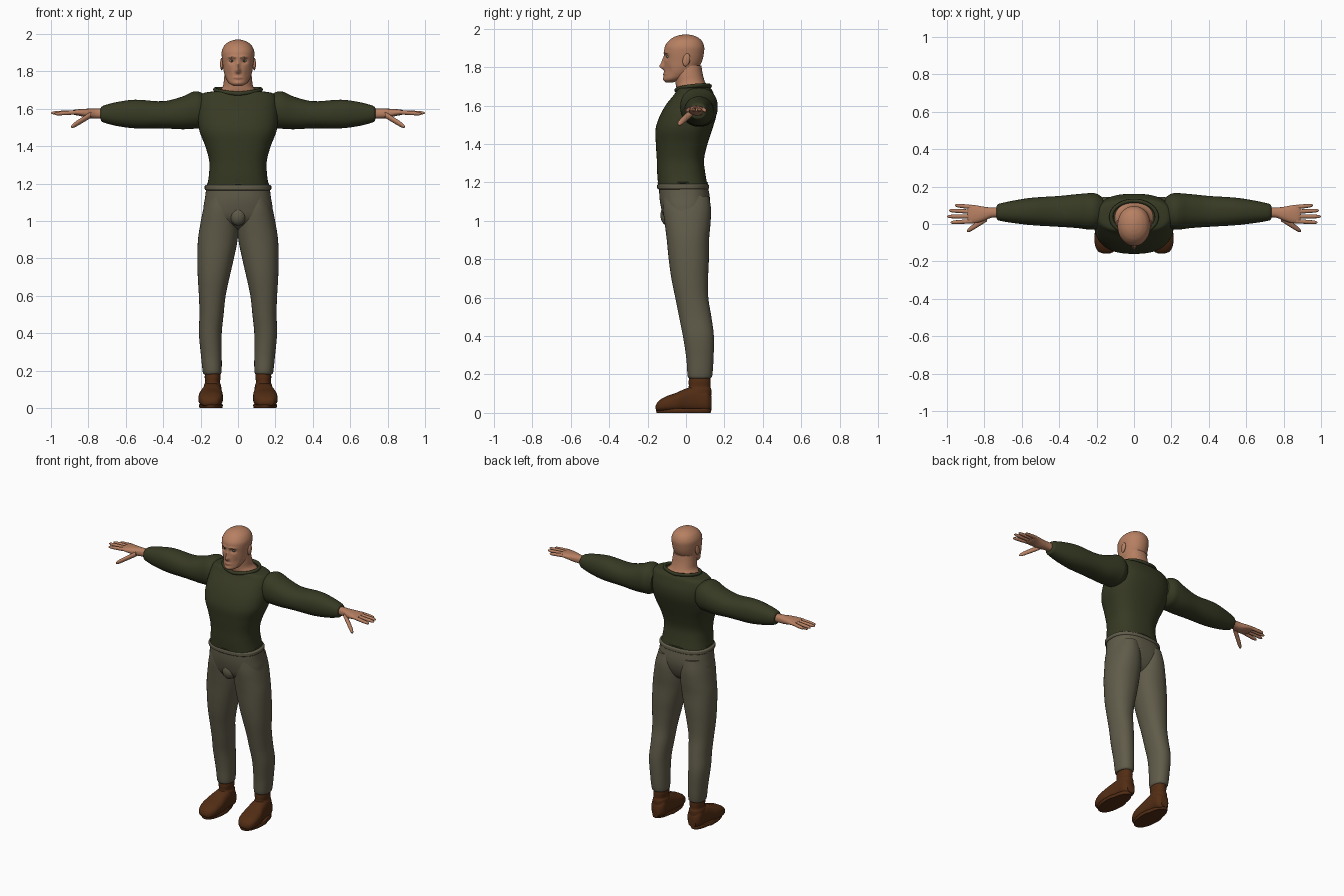
import bpy, bmesh, math
from mathutils import Matrix, Vector

if "Cube" in bpy.data.objects:
    bpy.data.objects.remove(bpy.data.objects["Cube"], do_unlink=True)

parts = []


def material(name, *rgb):
    mat = bpy.data.materials.new(name)
    mat.use_nodes = True
    mat.diffuse_color = (*rgb, 1)
    shader = mat.node_tree.nodes["Principled BSDF"]
    shader.inputs["Base Color"].default_value = (*rgb, 1)
    shader.inputs["Roughness"].default_value = 0.8
    return mat


skin = material("skin", .47, .215, .122)
lip = material("lip", .34, .13, .08)
brow = material("brow_brown", .1, .06, .035)
eye_grey = material("eye_grey", .24, .28, .22)
pupil_dark = material("pupil_dark", .02, .025, .02)
wool = material("sweater_green", .038, .042, .017)
cloth = material("trouser_grey", .118, .106, .068)
leather = material("shoe_brown", .085, .026, .007)


def finish(name, bm, *mats):
    """Turn a bmesh into a named object."""
    bmesh.ops.recalc_face_normals(bm, faces=bm.faces)
    mesh = bpy.data.meshes.new(name)
    bm.to_mesh(mesh)
    bm.free()
    for mat in mats:
        mesh.materials.append(mat)
    obj = bpy.data.objects.new(name, mesh)
    bpy.context.collection.objects.link(obj)
    parts.append(obj)
    return obj


def smooth_rows(rows, steps):
    """Hermite interpolation of the cross-sections along their first value."""
    last = len(rows) - 1

    def slope(i, k):
        lo, hi = rows[max(i - 1, 0)], rows[min(i + 1, last)]
        return (hi[k] - lo[k]) / (hi[0] - lo[0])

    result = []
    for i in range(last):
        p, q = rows[i], rows[i + 1]
        gap = q[0] - p[0]
        for s in range(steps):
            u = s / steps
            ease = u * u * (3 - 2 * u)
            lead, tail = u * (1 - u) ** 2 * gap, u * u * (u - 1) * gap
            values = [p[k] + (q[k] - p[k]) * ease + slope(i, k) * lead + slope(i + 1, k) * tail
                      for k in range(1, len(p))]
            result.append((p[0] + gap * u, *values))
    return result + [rows[-1]]


def loft(name, rows, axis, *mats, side=1, power=2.2, sides=40, steps=5, shape=None, paint=None):
    """Rows hold: position on the axis, then low and high of the two other axes."""
    bm = bmesh.new()
    rings = []
    for t, a0, a1, b0, b1 in smooth_rows(rows, steps):
        ring = []
        for i in range(sides):
            angle = math.tau * i / sides
            c, s = math.cos(angle), math.sin(angle)
            a = (a0 + a1) / 2 + (a1 - a0) / 2 * math.copysign(abs(c) ** (2 / power), c)
            b = (b0 + b1) / 2 + (b1 - b0) / 2 * math.copysign(abs(s) ** (2 / power), s)
            co = Vector({"x": (t, a, b), "y": (a, t, b), "z": (a, b, t)}[axis])
            if shape:
                shape(co)
            co.x *= side
            ring.append(bm.verts.new(co))
        rings.append(ring)
    for low, high in zip(rings, rings[1:]):
        for i in range(sides):
            j = (i + 1) % sides
            face = bm.faces.new((low[i], low[j], high[j], high[i]))
            if paint:
                face.material_index = paint(face.calc_center_median())
    bm.faces.new(rings[0])
    bm.faces.new(rings[-1])
    return finish(name, bm, *mats)


def sym(rows):
    """Expand a half width into a left and right limit."""
    return [(z, -half, half, front, back) for z, half, front, back in rows]


def ellipsoid(name, centre, size, mat, tilt=0):
    bm = bmesh.new()
    move = Matrix.Translation(centre) @ Matrix.Rotation(tilt, 4, "X") @ Matrix.Diagonal((*size, 1))
    bmesh.ops.create_uvsphere(bm, u_segments=24, v_segments=16, radius=1, matrix=move)
    return finish(name, bm, mat)


def rolled_rim(name, path, centre, thick, mat, count=56, around=10):
    """Closed tube that follows path(angle) about a centre."""
    bm = bmesh.new()
    grid = []
    for i in range(count):
        p = Vector(path(math.tau * i / count))
        out = (p - Vector(centre)).normalized()
        grid.append([bm.verts.new(p + thick * (out * math.cos(math.tau * j / around)
                     + Vector((0, 0, math.sin(math.tau * j / around))))) for j in range(around)])
    for i in range(count):
        here, ahead = grid[i], grid[(i + 1) % count]
        for j in range(around):
            k = (j + 1) % around
            bm.faces.new((here[j], ahead[j], ahead[k], here[k]))
    return finish(name, bm, mat)


# Face relief: x, z, x radius, z radius, push along y
RELIEF = [(0, 1.803, .013, .014, -.022), (0, 1.828, .009, .022, -.014),
          (.034, 1.854, .017, .012, .012), (.03, 1.876, .026, .008, -.005),
          (0, 1.763, .024, .010, -.006), (0, 1.737, .022, .012, -.006),
          (.05, 1.785, .015, .025, .005)]


def face_relief(co):
    if co.y < -.03:
        for x, z, rx, rz, push in RELIEF:
            co.y += push * math.exp(-((abs(co.x) - x) / rx) ** 2 - ((co.z - z) / rz) ** 2)


def face_paint(c):
    if c.y < -.06:
        if .012 < abs(c.x) < .052 and abs(c.z - 1.875 + abs(abs(c.x) - .03) * .2) < .0035:
            return 1
        if abs(c.z - 1.763) < .006 * (1 - (c.x / .026) ** 2):
            return 2
    return 0


# Head and neck
loft("head", sym([
    (1.72, .02, -.105, -.07), (1.735, .046, -.114, -.02), (1.76, .063, -.113, .03),
    (1.79, .074, -.113, .06), (1.83, .081, -.113, .083), (1.88, .087, -.114, .094),
    (1.91, .086, -.109, .094), (1.94, .071, -.087, .08), (1.958, .048, -.06, .056),
    (1.967, .024, -.033, .03), (1.97, .007, -.012, .01)]),
    "z", skin, brow, lip, power=2.1, sides=120, steps=8, shape=face_relief, paint=face_paint)
loft("neck", sym([
    (1.64, .14, -.02, .12), (1.675, .125, -.04, .117), (1.695, .1, -.05, .113),
    (1.72, .081, -.055, .1), (1.76, .075, -.06, .088), (1.81, .07, -.06, .08)]), "z", skin)

# Sweater body with rolled collar and hem
loft("sweater_body", sym([
    (1.185, .165, -.145, .112), (1.25, .155, -.15, .1), (1.32, .154, -.152, .094),
    (1.4, .175, -.157, .112), (1.48, .206, -.158, .138), (1.55, .214, -.135, .158),
    (1.61, .21, -.1, .16), (1.66, .203, -.06, .145), (1.685, .18, -.045, .133),
    (1.693, .13, -.04, .122)]), "z", wool, power=2.5, sides=64)
rolled_rim("sweater_collar",
           lambda a: (.122 * math.sin(a), .037 - .087 * math.cos(a),
                      1.69 + .012 * abs(math.sin(a)) - .01 * math.cos(a)),
           (0, .037, 1.69), .011, wool)
rolled_rim("sweater_hem",
           lambda a: (.162 * math.sin(a), -.017 - .126 * math.cos(a), 1.197),
           (0, -.017, 1.197), .005, wool)

# Trouser hips, waistband and front bulge
loft("trouser_hips", sym([
    (.955, .06, -.04, .05), (.98, .13, -.085, .085), (1.02, .182, -.115, .108),
    (1.07, .185, -.13, .122), (1.12, .177, -.138, .124), (1.175, .17, -.14, .115)]),
    "z", cloth, power=2.4, sides=64)
loft("trouser_waistband", sym([
    (1.163, .168, -.142, .112), (1.168, .177, -.149, .119), (1.178, .178, -.15, .12),
    (1.188, .177, -.149, .118), (1.193, .168, -.142, .11)]), "z", cloth, power=2.4, sides=64)
ellipsoid("trouser_front", (0, -.095, 1.03), (.045, .038, .055), cloth)


def finger(name, start, end, radius, side):
    rows = []
    for u, scale in ((0, 1), (.5, .95), (.85, .8), (.96, .5), (1, .15)):
        x, y, z = Vector(start).lerp(Vector(end), u)
        r = radius * scale
        rows.append((x, y - r, y + r, z - r, z + r))
    loft(name, rows, "x", skin, side=side, power=2, sides=14, steps=3)


for label, side in (("left", 1), ("right", -1)):
    # Eyes and ears
    ellipsoid(label + "_eye", (.033 * side, -.088, 1.855), (.013, .013, .009), eye_grey)
    ellipsoid(label + "_pupil", (.033 * side, -.0975, 1.855), (.005, .005, .005), pupil_dark)
    ellipsoid(label + "_ear", (.087 * side, .002, 1.838), (.009, .019, .034), skin, -.2)

    # Sleeve, cuff and hand
    loft(label + "_sleeve", [
        (.165, 0, .14, 1.52, 1.665), (.2, -.026, .162, 1.497, 1.688),
        (.235, -.03, .165, 1.493, 1.692), (.3, -.022, .16, 1.49, 1.664),
        (.4, -.015, .15, 1.495, 1.64), (.55, -.006, .14, 1.495, 1.648),
        (.65, .006, .124, 1.508, 1.635), (.715, .017, .11, 1.525, 1.618),
        (.73, .022, .104, 1.532, 1.61), (.734, .03, .096, 1.542, 1.603)],
        "x", wool, side=side)
    loft(label + "_hand", [
        (.71, .035, .09, 1.547, 1.6), (.76, .034, .088, 1.548, 1.6),
        (.8, .018, .092, 1.55, 1.6), (.84, .006, .099, 1.56, 1.598),
        (.875, .004, .103, 1.567, 1.594), (.89, .012, .097, 1.573, 1.589)],
        "x", skin, side=side, power=2.4, sides=28)
    for name, y, tip in (("index", .015, (.982, .008, 1.572)), ("middle", .041, (1, .04, 1.577)),
                         ("ring", .066, (.99, .072, 1.577)), ("little", .09, (.957, .1, 1.573))):
        finger(f"{label}_{name}_finger", (.865, y, 1.581), tip, .0115, side)
    finger(label + "_thumb", (.785, .032, 1.568), (.893, -.038, 1.502), .017, side)

    # Trouser leg
    loft(label + "_trouser_leg", [
        (.18, .094, .182, .016, .128), (.19, .088, .188, .009, .136),
        (.28, .087, .198, .002, .143), (.4, .087, .209, -.016, .145),
        (.5, .077, .206, -.036, .132), (.6, .066, .209, -.056, .116),
        (.7, .045, .215, -.076, .115), (.8, .022, .217, -.09, .119),
        (.9, .002, .214, -.1, .12), (.98, -.004, .202, -.11, .127),
        (1.06, .002, .186, -.12, .13), (1.13, .02, .165, -.12, .12)],
        "z", cloth, side=side)

    # Ankle boot: shaft, foot and sole
    loft(label + "_boot_shaft", [
        (.07, .09, .185, .012, .13), (.12, .09, .182, .008, .132), (.135, .096, .176, .014, .127),
        (.165, .093, .178, .014, .128), (.2, .096, .175, .018, .124)],
        "z", leather, side=side)
    loft(label + "_boot_foot", [
        (-.158, .13, .165, .02, .038), (-.148, .108, .19, .01, .057),
        (-.11, .086, .209, .005, .083), (-.05, .08, .21, .005, .105),
        (0, .084, .197, .005, .127), (.06, .087, .187, .005, .14),
        (.11, .09, .182, .005, .125), (.132, .108, .165, .015, .09)],
        "y", leather, side=side, power=2.6)
    loft(label + "_boot_sole", [
        (0, .083, .207, -.152, .128), (.014, .08, .211, -.157, .132),
        (.022, .084, .206, -.152, .128)],
        "z", leather, side=side, steps=2,
        shape=lambda co: setattr(co, "x", .14 + (co.x - .14) * (.85 if co.y > .02 else .98)))

# Smooth shading with sharp edges kept
bpy.ops.object.select_all(action="DESELECT")
for obj in parts:
    obj.select_set(True)
bpy.context.view_layer.objects.active = parts[0]
bpy.ops.object.shade_smooth_by_angle(angle=math.radians(50))
